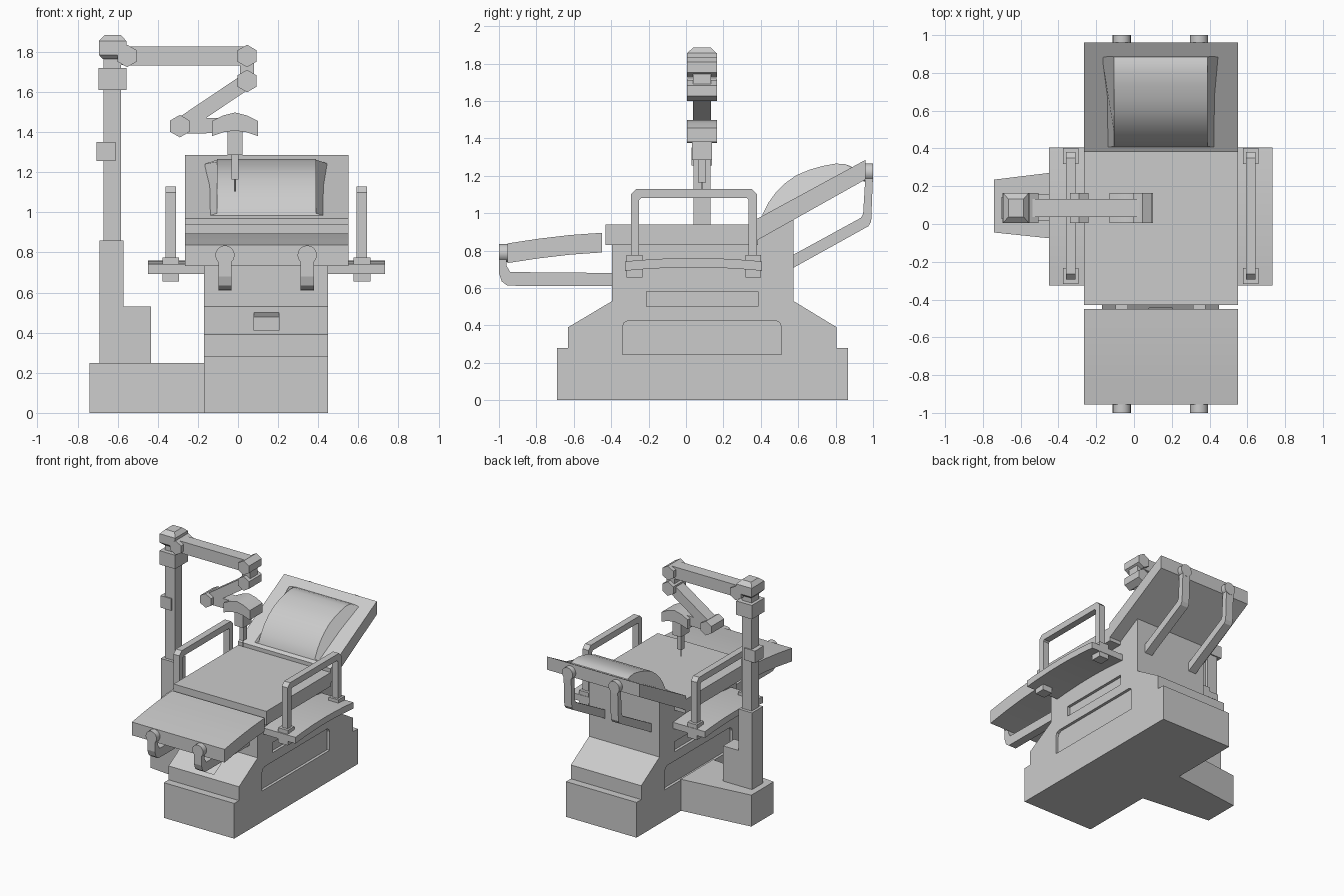
import bpy, bmesh, math
from mathutils import Vector

if "Cube" in bpy.data.objects:
    bpy.data.objects.remove(bpy.data.objects["Cube"])

grey = bpy.data.materials.new("neutral grey")
grey.diffuse_color = (0.6, 0.6, 0.6, 1)
grey.use_nodes = True
grey.node_tree.nodes["Principled BSDF"].inputs["Base Color"].default_value = grey.diffuse_color
CX = 0.142          # chair centre line
AY = 0.085          # tool arm centre plane


def finish(name, bm, smooth=None):
    bmesh.ops.recalc_face_normals(bm, faces=bm.faces)
    me = bpy.data.meshes.new(name)
    bm.to_mesh(me)
    bm.free()
    me.materials.append(grey)
    ob = bpy.data.objects.new(name, me)
    bpy.context.collection.objects.link(ob)
    if smooth:
        bpy.ops.object.select_all(action='DESELECT')
        ob.select_set(True)
        bpy.context.view_layer.objects.active = ob
        bpy.ops.object.shade_smooth_by_angle(angle=math.radians(smooth))
    return ob


def prism(name, pts, axis, lo, hi, smooth=None):
    """Extrude a 2D profile along an axis: x uses (y,z), y uses (x,z), z uses (x,y)."""
    place = {'x': lambda a, b, t: (t, a, b), 'y': lambda a, b, t: (a, t, b),
             'z': lambda a, b, t: (a, b, t)}[axis]
    bm = bmesh.new()
    rings = [[bm.verts.new(place(a, b, t)) for a, b in pts] for t in (lo, hi)]
    n = len(pts)
    for r in rings:
        bm.faces.new(r)
    for i in range(n):
        j = (i + 1) % n
        bm.faces.new((rings[0][i], rings[0][j], rings[1][j], rings[1][i]))
    return finish(name, bm, smooth)


def box(name, x0, x1, y0, y1, z0, z1):
    return prism(name, [(x0, y0), (x1, y0), (x1, y1), (x0, y1)], 'z', z0, z1)


def ngon(cx, cz, r, n, start=0.0):
    return [(cx + r * math.cos(start + 2 * math.pi * i / n),
             cz + r * math.sin(start + 2 * math.pi * i / n)) for i in range(n)]


def bar(name, a, b, width, y0, y1):
    """Straight bar between two points of the xz plane."""
    a, b = Vector(a), Vector(b)
    d = (b - a).normalized()
    n = Vector((-d.y, d.x)) * width / 2
    return prism(name, [a + n, b + n, b - n, a - n], 'y', y0, y1)


def cut(target, cutter):
    mod = target.modifiers.new("recess", 'BOOLEAN')
    mod.operation, mod.solver, mod.object = 'DIFFERENCE', 'EXACT', cutter
    bpy.context.view_layer.objects.active = target
    bpy.ops.object.modifier_apply(modifier=mod.name)
    bpy.data.objects.remove(cutter)


# Stepped pedestal with column
BX0, BX1 = -0.17, 0.45
base = prism("pedestal", [
    (-0.69, 0), (0.865, 0), (0.865, 0.28), (0.805, 0.28), (0.805, 0.39), (0.575, 0.53),
    (0.575, 0.975), (0.38, 0.87), (-0.395, 0.86), (-0.395, 0.53), (-0.63, 0.39),
    (-0.63, 0.28), (-0.69, 0.28)], 'x', BX0, BX1)

# Side and front recesses
window = [(-0.34, 0.245), (0.51, 0.245), (0.51, 0.39), (0.50, 0.415), (0.475, 0.427),
          (-0.305, 0.427), (-0.33, 0.415), (-0.34, 0.39)]
slot = [(-0.21, 0.5), (0.385, 0.5), (0.385, 0.58), (-0.21, 0.58)]
for face in (BX0, BX1):
    for shape in (window, slot):
        cut(base, prism("recess_cutter", shape, 'x', face - 0.022, face + 0.022))
slope = Vector((0.235, 0.14)).normalized()
out = Vector((-slope.y, slope.x)) * 0.024
lo, hi = (Vector((-0.63, 0.39)) + slope * s for s in (0.04, 0.215))
cut(base, prism("recess_cutter", [lo - out, hi - out, hi + out, lo + out], 'x', 0.08, 0.205))

# Seat, back and leg cushions
SX0, SX1 = -0.265, 0.55
box("seat", SX0, SX1, -0.43, 0.385, 0.83, 0.94)
prism("backrest", [(0.38, 0.855), (0.96, 1.18), (0.96, 1.285), (0.38, 0.97)], 'x', SX0, SX1)
leg_top = [(-0.45, 0.895), (-0.62, 0.883), (-0.79, 0.863), (-0.955, 0.838)]
prism("leg_rest", leg_top + [(y, z - 0.105) for y, z in reversed(leg_top)], 'x', SX0, SX1, 30)

# Domed pillow with sloping ends
curve = [(0.41, 0.995), (0.44, 1.055), (0.48, 1.11), (0.53, 1.16), (0.59, 1.203),
         (0.66, 1.232), (0.73, 1.252), (0.80, 1.265), (0.85, 1.262), (0.885, 1.25)]
bm = bmesh.new()
ends, feet = [], []
for xi, xo in ((-0.105, -0.17), (0.39, 0.455)):
    ends.append([bm.verts.new((xi, y, z)) for y, z in curve])
    feet.append([bm.verts.new((xo, y, z)) for y, z in ((0.405, 0.975), (0.89, 1.24))])
    bm.faces.new([feet[-1][0]] + ends[-1] + [feet[-1][1]])
for i in range(len(curve) - 1):
    bm.faces.new((ends[0][i], ends[0][i + 1], ends[1][i + 1], ends[1][i]))
for k, e in ((0, 0), (1, -1)):
    bm.faces.new((feet[0][k], ends[0][e], ends[1][e], feet[1][k]))
bm.faces.new((feet[0][0], feet[0][1], feet[1][1], feet[1][0]))
finish("pillow", bm, 30)

# Support brackets with round pivots, under the leg rest and behind the back
for i, x in enumerate((CX - 0.207, CX + 0.203)):
    prism(f"leg_bracket_{i}", [
        (-0.38, 0.61), (-0.955, 0.612), (-0.985, 0.635), (-1.0, 0.68), (-1.0, 0.79),
        (-0.96, 0.79), (-0.96, 0.72), (-0.94, 0.685), (-0.38, 0.68)], 'x', x - 0.033, x + 0.033)
    prism(f"leg_pivot_{i}", ngon(x, 0.787, 0.048, 20), 'y', -1.0, -0.95, 30)
    prism(f"back_bracket_{i}", [
        (0.56, 0.70), (0.975, 0.93), (0.99, 0.955), (1.0, 1.21), (0.96, 1.21),
        (0.947, 0.995), (0.935, 0.975), (0.56, 0.77)], 'x', x - 0.033, x + 0.033)
    prism(f"back_pivot_{i}", ngon(x, 1.218, 0.048, 20), 'y', 0.95, 1.0, 30)

# Arched armrest plate
steps = [-0.325 + 0.73 * i / 10 for i in range(11)]
arch = [(y, 0.742 + 0.018 * (1 - ((y - 0.04) / 0.365) ** 2)) for y in steps]
prism("armrest_plate", arch + [(y, z - 0.05) for y, z in reversed(arch)],
      'x', -0.45, 0.733, 30)

# Hand rails on blocks
for side, x in (("left", -0.335), ("right", 0.618)):
    prism(f"{side}_hand_rail", [
        (-0.295, 0.74), (-0.295, 1.1), (-0.265, 1.13), (0.35, 1.13), (0.38, 1.1), (0.38, 0.74),
        (0.335, 0.74), (0.335, 1.07), (0.325, 1.08), (-0.24, 1.08), (-0.25, 1.07),
        (-0.25, 0.74)], 'x', x - 0.026, x + 0.026)
    for i, y in enumerate((-0.275, 0.36)):
        box(f"{side}_rail_block_{i}", x - 0.042, x + 0.042, y - 0.042, y + 0.042, 0.655, 0.775)

# Side foot and stand for the tool arm
prism("stand_foot", [(-0.74, -0.045), (-0.165, -0.105), (-0.165, 0.305), (-0.74, 0.235)],
      'z', 0, 0.25)
prism("stand_lower", [(-0.69, 0.24), (-0.435, 0.24), (-0.435, 0.53), (-0.57, 0.53),
                      (-0.57, 0.86), (-0.69, 0.86)], 'y', AY - 0.07, AY + 0.07)
box("stand_post", -0.67, -0.583, AY - 0.046, AY + 0.046, 0.85, 1.79)
box("stand_clamp", -0.705, -0.61, AY - 0.055, AY + 0.055, 1.255, 1.35)
box("stand_collar", -0.695, -0.557, AY - 0.08, AY + 0.08, 1.61, 1.72)

# Cap with bevelled top and bottom
bm = bmesh.new()
rings = []
for z, s in ((1.765, 0.05), (1.785, 0.068), (1.855, 0.068), (1.885, 0.04)):
    rings.append([bm.verts.new((-0.625 + a * s, AY + b * s * 1.17, z))
                  for a, b in ((-1, -1), (1, -1), (1, 1), (-1, 1))])
for r0, r1 in zip(rings, rings[1:]):
    for i in range(4):
        j = (i + 1) % 4
        bm.faces.new((r0[i], r0[j], r1[j], r1[i]))
bm.faces.new(rings[0])
bm.faces.new(rings[-1])
finish("stand_cap", bm)

# Jointed tool arm
joints = [(-0.553, 1.78), (0.045, 1.78), (0.045, 1.655), (-0.29, 1.43), (-0.1, 1.433)]
widths = [0.095, 0.07, 0.078, 0.075]
for i, w in enumerate(widths):
    bar(f"arm_link_{i}", joints[i], joints[i + 1], w, AY - 0.048, AY + 0.048)
    prism(f"arm_joint_{i}", ngon(*joints[i], 0.056, 6, math.pi / 6), 'y', AY - 0.08, AY + 0.08)
box("arm_mount", -0.62, -0.55, AY - 0.048, AY + 0.048, 1.735, 1.82)

# Curved tool head, holder, tip and needle
HX = -0.015
prism("tool_head", [
    (HX - 0.115, 1.38), (HX - 0.115, 1.455), (HX - 0.06, 1.483), (HX, 1.498), (HX + 0.06, 1.483),
    (HX + 0.115, 1.455), (HX + 0.115, 1.38), (HX + 0.055, 1.4), (HX, 1.408), (HX - 0.055, 1.4)],
    'y', AY - 0.08, AY + 0.08, 30)
box("tool_holder", HX - 0.037, HX + 0.037, AY - 0.053, AY + 0.053, 1.285, 1.41)
box("tool_tip", HX - 0.018, HX + 0.018, AY - 0.022, AY + 0.022, 1.165, 1.3)
prism("needle", ngon(HX, AY, 0.004, 6), 'z', 1.105, 1.17)
